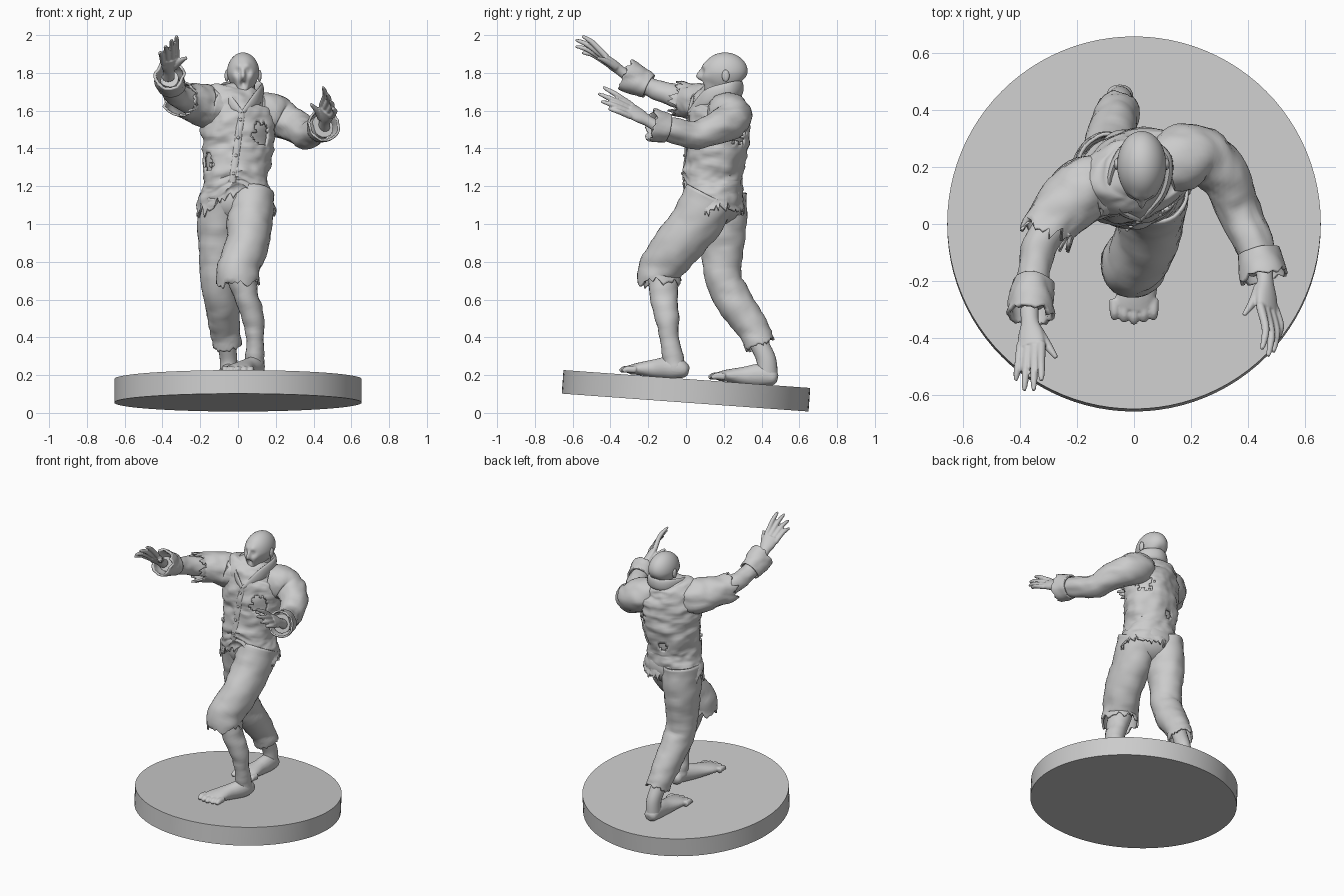
import bpy, bmesh, math, random
from mathutils import Vector, Matrix, noise
from mathutils.bvhtree import BVHTree

random.seed(4)
if "Cube" in bpy.data.objects:
    bpy.data.objects.remove(bpy.data.objects["Cube"], do_unlink=True)

GREY = (0.6, 0.6, 0.6, 1)
mat = bpy.data.materials.new("plain grey")
mat.use_nodes = True
mat.diffuse_color = GREY
mat.node_tree.nodes["Principled BSDF"].inputs["Base Color"].default_value = GREY


def finish(bm, name, voxel=0, thick=0, angle=50):
    """Turn a bmesh into a smooth shaded object."""
    bmesh.ops.recalc_face_normals(bm, faces=bm.faces)
    me = bpy.data.meshes.new(name)
    bm.to_mesh(me)
    ob = bpy.data.objects.new(name, me)
    bpy.context.collection.objects.link(ob)
    me.materials.append(mat)
    if thick:
        m = ob.modifiers.new("cloth", 'SOLIDIFY')
        m.thickness = thick
    if voxel:
        m = ob.modifiers.new("blend", 'REMESH')
        m.mode, m.voxel_size, m.use_smooth_shade = 'VOXEL', voxel, True
        m = ob.modifiers.new("soften", 'SMOOTH')
        m.iterations = 3
    bpy.ops.object.select_all(action='DESELECT')
    ob.select_set(True)
    bpy.context.view_layer.objects.active = ob
    bpy.ops.object.shade_smooth_by_angle(angle=math.radians(angle))
    return ob


def spline(pts, steps):
    """Catmull-Rom samples through points of any length."""
    p = [tuple(q) + (0,) * (6 - len(q)) for q in pts]
    p = [p[0]] + p + [p[-1]]
    out = []
    for i in range(1, len(p) - 2):
        for s in range(steps):
            t = s / steps
            out.append([0.5 * (2 * b + (c - a) * t + (2 * a - 5 * b + 4 * c - d) * t * t
                        + (3 * b - a - 3 * c + d) * t ** 3)
                        for a, b, c, d in zip(*p[i - 1:i + 3])])
    return out + [list(p[-2])]


def tube(bm, pts, n=20, ref=(1, 0, 0), steps=6, caps=True, rag=0, wrinkle=0):
    """Loft ellipses along points (x, y, z, radius_u, radius_v, yaw)."""
    rows = spline(pts, steps)
    teeth = [random.uniform(-1, 1) * (1 if k % 2 else 0.4) for k in range(n)]
    rings = []
    for i, r in enumerate(rows):
        c = Vector(r[:3])
        t = (Vector(rows[min(i + 1, len(rows) - 1)][:3]) - Vector(rows[max(i - 1, 0)][:3])).normalized()
        u = Matrix.Rotation(r[5], 3, 'Z') @ Vector(ref)
        u = (u - t * u.dot(t)).normalized()
        v = t.cross(u)
        end = max(0, 1 - (len(rows) - 1 - i) / 5)
        ring = []
        for k in range(n):
            a = math.tau * k / n
            d = u * math.cos(a) * r[3] + v * math.sin(a) * r[4]
            co = c + d + t * rag * teeth[k] * end
            if wrinkle:
                q = Vector((co.x * 9, co.y * 9, co.z * 20))
                co += d.normalized() * wrinkle * (noise.noise(q) + 0.5 * noise.noise(q * 2.3))
            ring.append(bm.verts.new(co))
        rings.append(ring)
    for a, b in zip(rings, rings[1:]):
        for k in range(n):
            bm.faces.new((a[k], a[(k + 1) % n], b[(k + 1) % n], b[k]))
    if caps:
        bm.faces.new(rings[0])
        bm.faces.new(rings[-1])


def part(name, pts, voxel=0, thick=0, **kw):
    bm = bmesh.new()
    tube(bm, pts, **kw)
    return finish(bm, name, voxel, thick)


def ball(bm, loc, scale, sub=3):
    m = Matrix.Translation(loc) @ Matrix.Diagonal((*scale, 1))
    return bmesh.ops.create_icosphere(bm, subdivisions=sub, radius=1, matrix=m)["verts"]


UP = (0, 0, 1)

# Tilted round base
bm = bmesh.new()
tilt = Matrix.Translation((0, 0, 0.117)) @ Matrix.Rotation(math.radians(-4.15), 4, 'X')
bmesh.ops.create_cone(bm, cap_ends=True, segments=96, radius1=0.655, radius2=0.655, depth=0.125, matrix=tilt)
finish(bm, "base", angle=30)

# Trousers
bm = bmesh.new()
ball(bm, (-0.01, 0.155, 1.13), (0.18, 0.15, 0.14))
finish(bm, "trouser_seat")
part("front_trouser_leg", [(.07, .13, 1.15, .11, .13), (.065, .06, 1.02, .108, .125), (.045, -.05, .88, .1, .115),
     (0, -.135, .76, .1, .105), (-.002, -.14, .69, .102, .105)],
     n=40, caps=False, rag=.03, wrinkle=.008, thick=-.012)
part("rear_trouser_leg", [(-.09, .17, 1.15, .105, .14), (-.1, .185, 1, .105, .125), (-.105, .19, .85, .09, .1),
     (-.1, .2, .7, .085, .085), (-.085, .27, .57, .08, .085), (-.07, .35, .45, .068, .072),
     (-.058, .395, .36, .066, .07)], n=40, caps=False, rag=.018, wrinkle=.008, thick=-.012)

# Bare legs and feet
part("front_shin", [(0, -.12, .78, .07, .08), (.02, -.12, .7, .072, .08), (.05, -.115, .6, .062, .073),
     (.08, -.1, .5, .059, .064), (.088, -.09, .4, .046, .05), (.09, -.07, .3, .05, .056),
     (.09, -.06, .24, .05, .058)], wrinkle=.005)
part("rear_shin", [(-.08, .33, .48, .05, .05), (-.06, .39, .36, .048, .05), (-.05, .425, .28, .046, .052),
     (-.05, .43, .2, .046, .056)])


def foot(name, heel, ball_x, drop):
    """Heel, arch and five toes, pointing to -y."""
    x, y, z = heel
    dx = ball_x - x
    bm = bmesh.new()
    tube(bm, [(x, y + .035, z + .035, .02, .02), (x, y + .015, z + .04, .044, .04), (x, y - .05, z + .055, .05, .06),
              (x + dx * .5, y - .14, z + .05, .052, .05), (x + dx * .9, y - .23, z + .03 + drop, .07, .033),
              (x + dx, y - .28, z + .025 + drop, .072, .024)])
    for k in range(5):
        tx = ball_x + (k - 2) * .034
        ty = y - .33 + abs(k - 2) * .008
        tube(bm, [(tx, ty + .07, z + .025 + drop, .02, .02), (tx, ty + .025, z + .028 + drop, .018, .019),
                  (tx, ty, z + .017 + drop, .012, .01)], n=10, steps=4)
    finish(bm, name, voxel=.006)


foot("front_foot", (.09, -.02, .185), 0, .018)
foot("rear_foot", (-.05, .45, .145), -.07, .022)

# Torn jacket over the chest
trunk = [(.03, .2, 1.73, .06, .06, .3), (.02, .19, 1.69, .13, .1, .35), (0, .18, 1.63, .2, .14, .35),
         (0, .17, 1.52, .2, .16, .3), (0, .165, 1.4, .19, .16, .2), (-.01, .14, 1.25, .172, .155, .1),
         (-.01, .145, 1.17, .19, .155), (-.01, .15, 1.08, .212, .155)]
part("chest", [(*p[:3], p[3] * .9, p[4] * .9, *p[5:]) for p in trunk[:-2]], n=32, wrinkle=.01)
bm = bmesh.new()
tube(bm, trunk, n=88, steps=9, caps=False, rag=.045, wrinkle=.014)
for v in bm.verts:
    if v.co.y < .12 and v.co.z < 1.3:
        v.co.z += .11 * math.exp(-(v.co.x / .09) ** 2) * min(1, (1.3 - v.co.z) / .2)
cloth = BVHTree.FromBMesh(bm)
tears = [(.14, .04, 1.47, .062), (-.17, .06, 1.33, .05), (.16, .3, 1.47, .055), (-.03, .3, 1.3, .03)]
gone = []
for f in bm.faces:
    c = f.calc_center_median()
    if any((c - Vector(h[:3])).length < h[3] * (1 + .6 * noise.noise(c * 40)) for h in tears):
        gone.append(f)
bmesh.ops.delete(bm, geom=gone, context='FACES')
finish(bm, "jacket", thick=.012)


def front(x, z):
    hit = cloth.ray_cast(Vector((x, -1, z)), Vector((0, 1, 0)))[0]
    return hit.y if hit else 0.05


# Button band and buttons
line = [(.02 - .05 * k / 8, 1.6 - .38 * k / 8) for k in range(9)]
part("button_band", [(x, front(x, z), z, .018, .007) for x, z in line], n=10)
bm = bmesh.new()
for x, z in line[1::2]:
    ball(bm, (x, front(x, z) - .008, z), (.009, .006, .009), 2)
finish(bm, "buttons")

# Collar and lapels
part("collar", [(.02, front(.02, 1.59), 1.59, .01, .008), (-.05, .05, 1.65, .035, .012), (-.085, .15, 1.7, .04, .013),
     (-.04, .26, 1.715, .04, .014), (.04, .29, 1.72, .04, .014), (.12, .23, 1.71, .04, .014),
     (.105, .11, 1.67, .04, .012), (.025, front(.025, 1.59), 1.59, .01, .008)], n=16, ref=UP)

# Sleeves, cuffs and forearms
part("left_sleeve", [(.1, .2, 1.6, .09, .1), (.17, .23, 1.585, .108, .115), (.245, .235, 1.55, .098, .1),
     (.315, .17, 1.51, .086, .087), (.36, .06, 1.475, .074, .078), (.41, -.05, 1.49, .066, .068),
     (.45, -.16, 1.52, .06, .06)], n=32, ref=UP, wrinkle=.01)
part("left_cuff", [(.435, -.1, 1.505, .064, .064), (.445, -.14, 1.515, .07, .072), (.457, -.185, 1.525, .074, .078)],
     n=32, ref=UP, caps=False, rag=.012, wrinkle=.008, thick=-.012)
part("right_sleeve", [(-.09, .14, 1.61, .09, .1), (-.17, .12, 1.62, .1, .105), (-.23, .07, 1.645, .088, .092),
     (-.285, .01, 1.655, .083, .088), (-.305, -.03, 1.66, .084, .088)],
     n=40, ref=UP, caps=False, rag=.04, wrinkle=.012, thick=-.012)
part("right_forearm", [(-.2, .1, 1.63, .07, .07), (-.275, .01, 1.66, .066, .066), (-.33, -.08, 1.685, .058, .06),
     (-.352, -.18, 1.72, .054, .056), (-.362, -.28, 1.77, .046, .048)], n=28, ref=UP, wrinkle=.008)
part("right_cuff", [(-.352, -.2, 1.73, .056, .056), (-.358, -.25, 1.755, .064, .062), (-.366, -.32, 1.79, .07, .07)],
     n=32, ref=UP, caps=False, rag=.012, wrinkle=.01, thick=-.014)


def hand(name, wrist, palm, tips, thumb_base, thumb, across, bend):
    """Palm with four spread fingers and a thumb, all lightly curled."""
    w, p, ax, bend = Vector(wrist), Vector(palm), Vector(across).normalized(), Vector(bend)
    bm = bmesh.new()
    back = (w - p).normalized() * .06
    tube(bm, [(*(w + back), .034, .03), (*w, .032, .027), (*w.lerp(p, .5), .046, .026), (*p, .05, .02)], ref=ax)
    for k, tip in enumerate(tips):
        root, tip = p + ax * (k - 1.5) * .026 + back * .2, Vector(tip)
        mid = root.lerp(tip, .5) + bend
        tube(bm, [(*root, .016, .016), (*mid, .014, .015), (*root.lerp(tip, .85) + bend * .0, .0, .0)][:2]
             + [(*(root.lerp(tip, .8) + bend * .6), .012, .012), (*tip, .007, .007)], n=10, ref=ax, steps=4)
    base, tip = Vector(thumb_base), Vector(thumb)
    tube(bm, [(*base, .02, .02), (*(base.lerp(tip, .55) + bend * .4), .016, .016), (*tip, .008, .008)],
         n=10, ref=ax, steps=4)
    finish(bm, name, voxel=.005)


hand("right_hand", (-.365, -.345, 1.81), (-.36, -.43, 1.875),
     [(-.415, -.55, 1.905), (-.385, -.585, 1.94), (-.352, -.585, 1.975), (-.325, -.55, 1.995)],
     (-.34, -.37, 1.83), (-.272, -.47, 1.88), (1, 0, .45), (0, -.004, .016))
hand("left_hand", (.46, -.2, 1.545), (.468, -.3, 1.605),
     [(.5, -.41, 1.61), (.488, -.45, 1.65), (.47, -.465, 1.69), (.448, -.44, 1.725)],
     (.44, -.22, 1.56), (.385, -.32, 1.635), (-.6, .1, .7), (.016, 0, .004))

# Neck and head, with the face pushed out of a ball
part("neck", [(.03, .22, 1.62, .075, .08), (.03, .21, 1.7, .062, .066), (.028, .22, 1.78, .058, .062)])
bm = bmesh.new()
# Direction, push, spread; mirrored where x is not zero
features = [((0, -.72, -.72), .3, .38), ((0, -1, -.12), .2, .1), ((0, -1, .06), .1, .08), ((.27, -1, .3), .08, .16),
            ((.3, -1, .08), -.13, .13), ((.5, -.8, -.15), .05, .15), ((0, -.85, -.52), -.3, .15),
            ((.55, -.6, -.55), -.06, .2), ((.3, -1, .08), .05, .06), ((0, .7, -.75), -.25, .4),
            ((0, -.9, -.3), .06, .1), ((0, -.62, -.78), .08, .15)]
for v in ball(bm, (0, 0, 0), (1, 1, 1), 5):
    d = v.co.normalized()
    push = 0
    for c, amount, spread in features:
        for s in ((1, -1) if c[0] else (1,)):
            g = Vector((c[0] * s, c[1], c[2])).normalized()
            push += amount * math.exp(-(d - g).length_squared / (2 * spread * spread))
    v.co = d * (1 + push)
    v.co.x *= 1 - .18 * max(0, -d.z)
bmesh.ops.transform(bm, verts=bm.verts, matrix=Matrix.Translation((.027, .207, 1.8))
                    @ Matrix.Diagonal((.086, .122, .108, 1)))
finish(bm, "head", angle=70)
for side, s in (("left", 1), ("right", -1)):
    bm = bmesh.new()
    ball(bm, (.027 + s * .087, .21, 1.785), (.011, .02, .032))
    finish(bm, side + "_ear")
